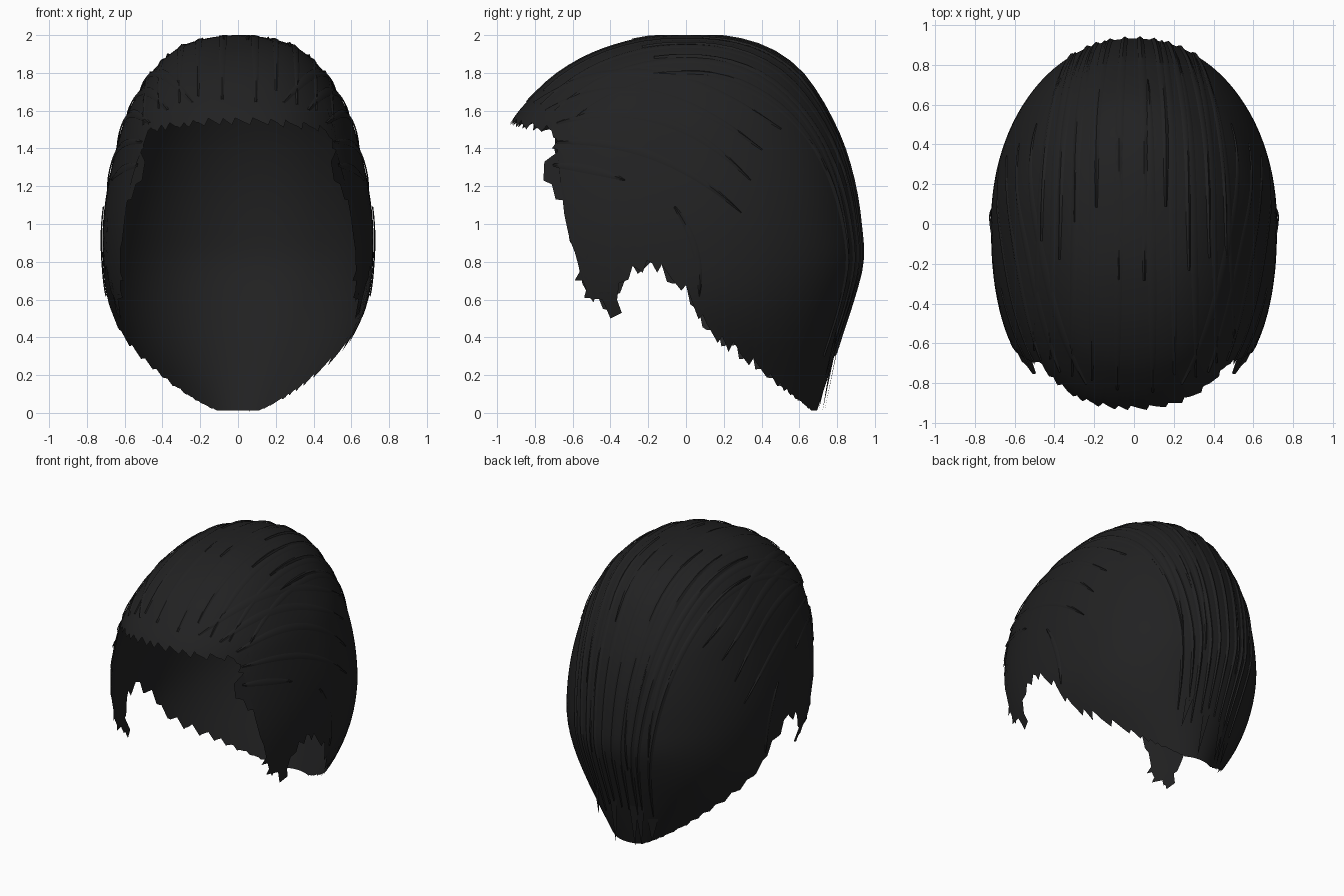
import bpy, bmesh, math, random
from mathutils import Vector

if "Cube" in bpy.data.objects:
    bpy.data.objects.remove(bpy.data.objects["Cube"])

random.seed(4)
hair = bpy.data.materials.new("soft black hair")
hair.diffuse_color = (0.0155, 0.0155, 0.016, 1)
hair.use_nodes = True
hair.node_tree.nodes["Principled BSDF"].inputs["Base Color"].default_value = hair.diffuse_color

# Horizontal slices: z, half width, front reach, back reach
SLICES = [(2.0, 0, 0, 0), (1.985, .155, .21, .23), (1.95, .28, .36, .375),
          (1.9, .36, .50, .485), (1.8, .46, .675, .61), (1.7, .525, .79, .685),
          (1.55, .60, .92, .77), (1.4, .645, .98, .835), (1.2, .69, 1.0, .89),
          (1.0, .715, 1.0, .92), (.8, .715, .98, .93), (.6, .69, .94, .88),
          (.4, .615, .9, .815), (.2, .49, .85, .755), (0, .35, .8, .69)]
KEYS = [math.sqrt(2 - s[0]) for s in SLICES]

# Lower hairline seen from the side: y, z
HAIRLINE = [(-.95, 1.56), (-.88, 1.53), (-.70, 1.50), (-.675, 1.32), (-.65, 1.15),
            (-.63, .92), (-.57, .80), (-.54, .66), (-.44, .58), (-.385, .53),
            (-.36, .66), (-.30, .75), (-.18, .80), (-.08, .71), (0, .65),
            (.10, .47), (.20, .38), (.40, .23), (.55, .11), (.67, .012), (1, .012)]


def lerp_table(table, v):
    if v <= table[0][0]:
        return table[0][1]
    for (a, p), (b, q) in zip(table, table[1:]):
        if v <= b:
            return p + (q - p) * (v - a) / (b - a)
    return table[-1][1]


def slice_at(z):
    """Smoothly interpolated slice sizes at a height."""
    s = math.sqrt(max(0, 2 - z))
    n = len(KEYS)
    i = 0
    while i < n - 2 and s > KEYS[i + 1]:
        i += 1
    h = KEYS[i + 1] - KEYS[i]
    t = min(1, (s - KEYS[i]) / h)
    out = []
    for c in (1, 2, 3):
        def slope(k):
            a, b = max(0, k - 1), min(n - 1, k + 1)
            return (SLICES[b][c] - SLICES[a][c]) / (KEYS[b] - KEYS[a])
        p, q = SLICES[i][c], SLICES[i + 1][c]
        out.append((2*t**3 - 3*t*t + 1)*p + (t**3 - 2*t*t + t)*h*slope(i)
                   + (3*t*t - 2*t**3)*q + (t**3 - t*t)*h*slope(i + 1))
    return out


def rim_point(ang, z):
    w, f, b = slice_at(z)
    c, s = math.cos(ang), math.sin(ang)
    p = 2.4 if s < 0 else 2.05
    r = (abs(c)**p + abs(s)**p)**(-1 / p)
    return Vector((w*r*c, (f if s < 0 else b)*r*s, z))


def side_point(side, y, z):
    """Point of the shell with a given y and z."""
    w, f, b = slice_at(z)
    p, h = (2.4, f) if y < 0 else (2.05, b)
    return Vector((side*w*(1 - min(.99, abs(y / h))**p)**(1 / p), y, z))


def inside(v):
    if v.z >= 2:
        return False
    w, f, b = slice_at(v.z)
    p, h = (2.4, f) if v.y < 0 else (2.05, b)
    return (abs(v.x) / max(w, 1e-5))**p + (abs(v.y) / max(h, 1e-5))**p < 1


CENTRE = Vector((0, 0, .9))


def on_surface(d, lift=0):
    lo, hi = .3, 1.5
    for _ in range(22):
        m = (lo + hi) / 2
        if inside(CENTRE + d*m):
            lo = m
        else:
            hi = m
    return CENTRE + d*(lo + lift)


def finish(bm, name):
    for v in bm.verts:
        v.co.z = min(v.co.z, 2)
    me = bpy.data.meshes.new(name)
    bm.to_mesh(me)
    bm.free()
    ob = bpy.data.objects.new(name, me)
    bpy.context.collection.objects.link(ob)
    me.materials.append(hair)
    bpy.ops.object.select_all(action='DESELECT')
    ob.select_set(True)
    bpy.context.view_layer.objects.active = ob
    bpy.ops.object.shade_smooth_by_angle(angle=math.radians(50))


# Main hair shell: columns falling from the crown to a saw-toothed hairline
COLS, ROWS = 240, 44
bm = bmesh.new()
top = bm.verts.new((0, 0, 2))
columns, tooth, step = [], 0, 0
for i in range(COLS):
    ang = 2*math.pi*i / COLS
    if step <= 0:
        tooth = step = random.randint(3, 6)
    step -= 1
    ramp = step / tooth - .4
    z = 1.98
    while z > .012 and z > lerp_table(HAIRLINE, rim_point(ang, z).y):
        z -= .006
    z += ramp * (.045 if z > 1.45 else .08 * min(1, max(0, z - .02) * 3))
    low = math.sqrt(2 - max(z, .005))
    columns.append([bm.verts.new(rim_point(ang, 2 - (low*r / ROWS)**2))
                    for r in range(1, ROWS + 1)])
for i in range(COLS):
    a, b = columns[i], columns[(i + 1) % COLS]
    bm.faces.new((top, a[0], b[0]))
    for r in range(ROWS - 1):
        bm.faces.new((a[r], a[r + 1], b[r + 1], b[r]))
finish(bm, "hair_shell")


def ribbon(bm, dirs, across, width, lift):
    """Tapered ridge lying on the shell along a list of directions."""
    rows, n = [], len(dirs) - 1
    for k, (d, w) in enumerate(zip(dirs, across)):
        half = width * max(.02, math.sin(math.pi*(.04 + .96*k / n)))**.6
        rows.append([bm.verts.new(on_surface((d + w*o).normalized(), u))
                     for o, u in ((-half, .003), (0, lift), (half, .003))])
    for p, q in zip(rows, rows[1:]):
        for j in (0, 1):
            f = bm.faces.new((p[j], p[j + 1], q[j + 1], q[j]))
            f.normal_update()
            if f.normal.dot(f.calc_center_median() - CENTRE) < 0:
                f.normal_flip()


def crown_strand(bm, side, tilt, start, end, width, lift, gather, steps=28):
    dirs, across = [], []
    for k in range(steps + 1):
        t = k / steps
        phi = math.radians(start + (end - start)*t)
        a = math.radians(tilt) * (1 - gather*t*t)
        fwd = Vector((0, -math.cos(phi), math.sin(phi)))
        dirs.append(Vector((side*math.sin(a), 0, 0)) + fwd*math.cos(a))
        across.append(Vector((side*math.cos(a), 0, 0)) - fwd*math.sin(a))
    ribbon(bm, dirs, across, width, lift)


# Strands combed back over the crown
bm = bmesh.new()
for side in (-1, 1):
    for tilt, start, end in ((4, 42, 140), (11, 44, 190), (17, 43, 165),
                             (23, 46, 190), (29, 44, 150)):
        crown_strand(bm, side, tilt + random.uniform(-1, 1), start + random.uniform(-1, 4),
                     end + random.uniform(-6, 6), .02, .009, .2)
finish(bm, "crown_strands")

# Strands sweeping back over the sides: start, bend and end as y, z
SWEEPS = [((-.80, 1.64), (-.25, 2.02), (.50, 1.50)), ((-.74, 1.60), (-.22, 1.88), (.40, 1.39)),
          ((-.68, 1.53), (-.12, 1.72), (.34, 1.23)), ((-.68, 1.43), (-.15, 1.47), (.29, 1.06)),
          ((-.70, 1.31), (-.50, 1.30), (-.32, 1.23)), ((-.06, 1.09), (.09, .88), (.07, .62))]
bm = bmesh.new()
for side in (-1, 1):
    for p0, p1, p2 in SWEEPS:
        a, b, c = Vector(p0), Vector(p1), Vector(p2)
        pts = [a*(1 - t)**2 + b*2*t*(1 - t) + c*t*t for t in (k / 24 for k in range(25))]
        dirs = [(side_point(side, *p) - CENTRE).normalized() for p in pts]
        across = [(dirs[min(k + 1, 24)] - dirs[max(k - 1, 0)]).cross(d).normalized()
                  for k, d in enumerate(dirs)]
        ribbon(bm, dirs, across, .025, .01)
finish(bm, "side_strands")

# Long back strands gathering towards the nape
bm = bmesh.new()
for side in (-1, 1):
    for tilt in (3, 9, 15, 21, 28):
        crown_strand(bm, side, tilt + random.uniform(-1, 1), random.uniform(75, 100),
                     random.uniform(214, 222), .02, .012, .5)
finish(bm, "back_strands")

# Pointed tips hanging at the nape: x, top and bottom heights
bm = bmesh.new()
for x, z0, z1 in ((-.22, .24, .05), (-.16, .34, .02), (-.12, .34, .01),
                  (.17, .44, .18), (.03, .36, .005)):
    v = []
    for dx, z, out in ((-.03, z0, .004), (.03, z0, .004), (.03, z1, .05)):
        w, f, b = slice_at(z)
        v.append(bm.verts.new((x + dx, b*(1 - abs((x + dx) / w)**2.05)**(1 / 2.05) + out, z)))
    bm.faces.new(v[::-1])
finish(bm, "nape_tips")

# Ragged locks at the temples and in front of the ears, as y, z outlines
LOCKS = [((-.60, 1.44), (-.60, 1.12), (-.69, 1.13), (-.71, 1.21), (-.755, 1.23), (-.75, 1.33)),
         ((-.60, 1.52), (-.60, 1.38), (-.71, 1.40), (-.66, 1.47)),
         ((-.52, .84), (-.50, .70), (-.59, .70), (-.55, .77)),
         ((-.46, .74), (-.44, .60), (-.54, .61), (-.52, .68)),
         ((-.46, .64), (-.40, .50), (-.34, .53), (-.38, .64))]
bm = bmesh.new()
for side in (-1, 1):
    for lock in LOCKS:
        v = [bm.verts.new(side_point(side, *p)) for p in lock]
        f = bm.faces.new(v)
        f.normal_update()
        if f.normal.x * side < 0:
            f.normal_flip()
finish(bm, "temple_locks")
